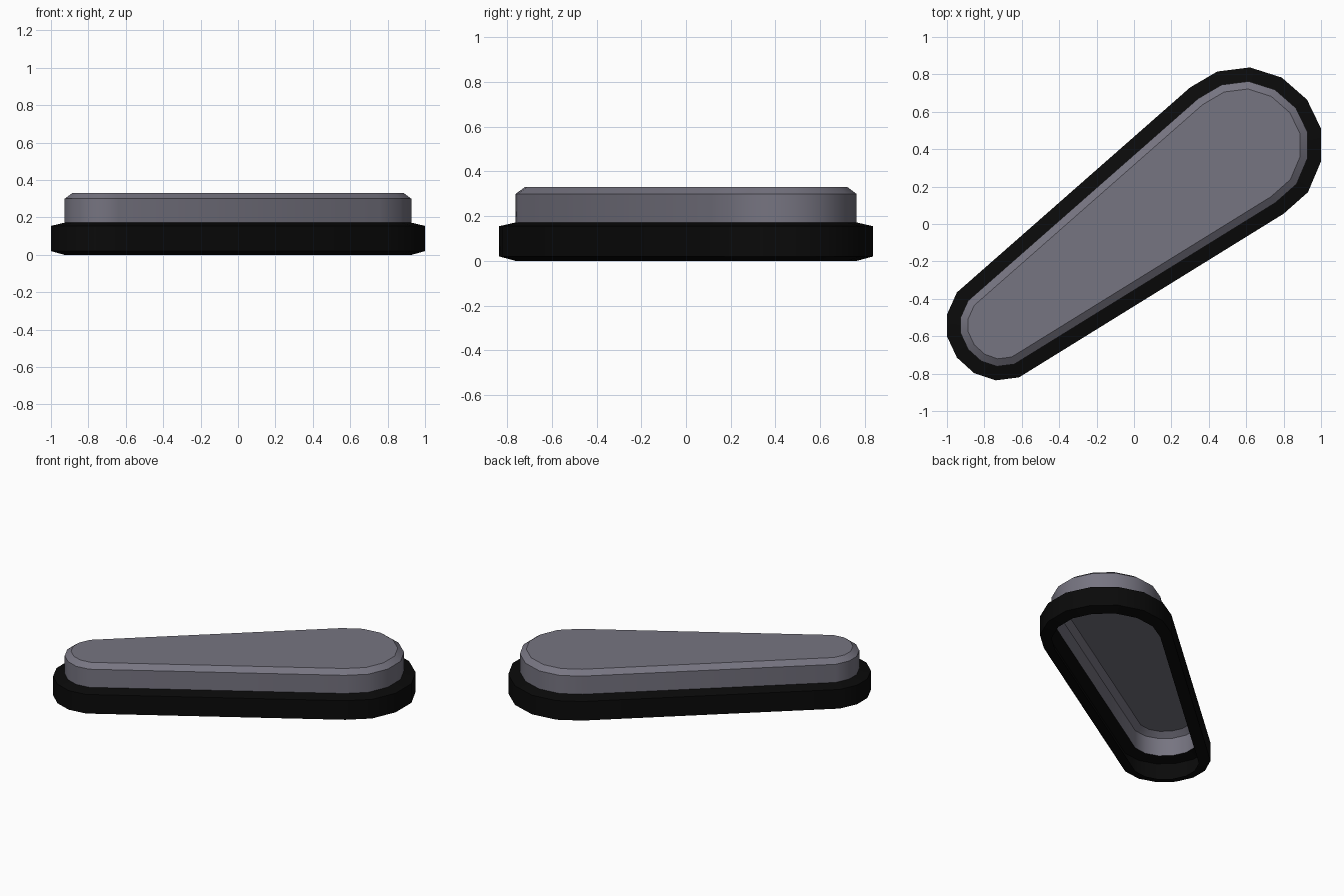
import bpy
import math
from mathutils import Vector

if "Cube" in bpy.data.objects:
    bpy.data.objects.remove(bpy.data.objects["Cube"])

# Teardrop outline, counter-clockwise: large rounded end, then small rounded end
OUTLINE = [Vector(p) for p in (
    (0.80, 0.055), (0.93, 0.17), (1.0, 0.335), (1.0, 0.51), (0.925, 0.665),
    (0.79, 0.783), (0.62, 0.837), (0.445, 0.815), (0.30, 0.73),
    (-0.947, -0.366), (-1.0, -0.484), (-1.0, -0.60), (-0.947, -0.714),
    (-0.855, -0.797), (-0.74, -0.836), (-0.615, -0.82))]


def inset(points, d):
    """Move every side of the outline inwards by d, with mitred corners."""
    out = []
    for i, p in enumerate(points):
        a = (p - points[i - 1]).normalized()
        b = (points[(i + 1) % len(points)] - p).normalized()
        na, nb = Vector((-a.y, a.x)), Vector((-b.y, b.x))
        out.append(p + (na + nb) * d / (1 + na.dot(nb)))
    return out


def shell(name, profile, color, cap=False):
    """Loft the outline through (inset, height) steps."""
    n = len(OUTLINE)
    verts = [(p.x, p.y, z) for d, z in profile for p in inset(OUTLINE, d)]
    faces = [(r * n + i, r * n + (i + 1) % n, (r + 1) * n + (i + 1) % n, (r + 1) * n + i)
             for r in range(len(profile) - 1) for i in range(n)]
    if cap:
        faces.append(tuple(range(len(verts) - n, len(verts))))
    mesh = bpy.data.meshes.new(name)
    mesh.from_pydata(verts, [], faces)
    obj = bpy.data.objects.new(name, mesh)
    bpy.context.collection.objects.link(obj)
    mat = bpy.data.materials.new(name + "_material")
    mat.diffuse_color = color
    mat.use_nodes = True
    mat.node_tree.nodes["Principled BSDF"].inputs["Base Color"].default_value = mat.diffuse_color
    mesh.materials.append(mat)
    bpy.ops.object.select_all(action='DESELECT')
    obj.select_set(True)
    bpy.context.view_layer.objects.active = obj
    bpy.ops.object.shade_smooth_by_angle(angle=math.radians(30))
    return obj


# Black rim, hollow behind and open underneath
shell("rim", [(0.073, 0), (0, 0.02), (0, 0.155), (0.073, 0.172)],
      (0.003, 0.003, 0.003, 1))

# Blue-grey raised cover with a chamfered top edge
shell("cover", [(0.073, 0.172), (0.073, 0.30), (0.113, 0.33)],
      (0.182, 0.176, 0.219, 1), cap=True)
